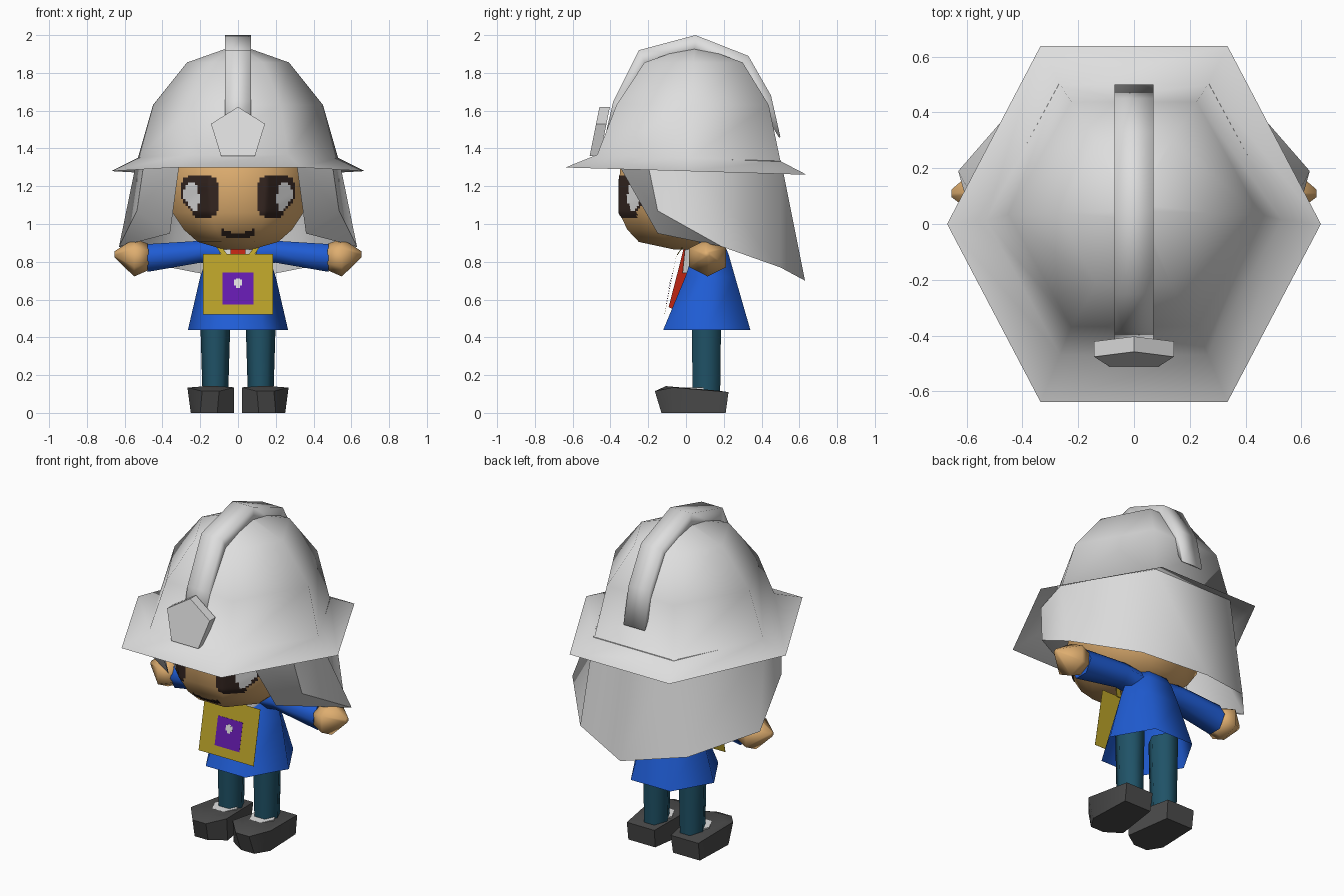
import bpy, bmesh, math
from math import cos, sin, pi
from mathutils import Vector
from mathutils.bvhtree import BVHTree

cube = bpy.data.objects.get("Cube")
if cube:
    bpy.data.objects.remove(cube, do_unlink=True)


def material(name, r, g, b):
    m = bpy.data.materials.new(name)
    m.use_nodes = True
    m.diffuse_color = (r, g, b, 1)
    bsdf = next(n for n in m.node_tree.nodes if n.type == 'BSDF_PRINCIPLED')
    bsdf.inputs["Base Color"].default_value = (r, g, b, 1)
    bsdf.inputs["Roughness"].default_value = 0.8
    return m


GREY = material("helmet grey", 0.73, 0.73, 0.73)
SKIN = material("skin", 0.73, 0.42, 0.16)
BROWN = material("dark brown", 0.033, 0.018, 0.014)
WHITE = material("white", 0.75, 0.75, 0.75)
BLUE = material("coat blue", 0.014, 0.108, 0.66)
TEAL = material("trouser teal", 0.014, 0.085, 0.135)
YELLOW = material("board yellow", 0.49, 0.36, 0.022)
PURPLE = material("purple", 0.13, 0.011, 0.43)
RED = material("red", 0.52, 0.018, 0.006)
CHARCOAL = material("shoe charcoal", 0.07, 0.07, 0.07)


def finish(name, mat, bm, angle=75):
    bmesh.ops.recalc_face_normals(bm, faces=bm.faces)
    mesh = bpy.data.meshes.new(name)
    bm.to_mesh(mesh)
    bm.free()
    mesh.materials.append(mat)
    ob = bpy.data.objects.new(name, mesh)
    bpy.context.collection.objects.link(ob)
    if angle:
        bpy.ops.object.select_all(action='DESELECT')
        ob.select_set(True)
        bpy.context.view_layer.objects.active = ob
        bpy.ops.object.shade_smooth_by_angle(angle=math.radians(angle))
    return ob


def loft(name, mat, rings, caps=(True, True), angle=75):
    """Skin a series of closed point rings, optionally capping the ends."""
    bm = bmesh.new()
    vs = [[bm.verts.new(p) for p in ring] for ring in rings]
    n = len(vs[0])
    for a, b in zip(vs, vs[1:]):
        for i in range(n):
            j = (i + 1) % n
            bm.faces.new((a[i], a[j], b[j], b[i]))
    if caps[0]:
        bm.faces.new(vs[0])
    if caps[1]:
        bm.faces.new(vs[-1])
    return finish(name, mat, bm, angle)


def ring(x, y, z, rx, ry, n=6, turn=0.0, tilt=0.0):
    pts = []
    for i in range(n):
        a = turn + 2 * pi * i / n
        dy = ry * sin(a)
        pts.append((x + rx * cos(a), y + dy, z + tilt * dy))
    return pts


def ring_x(x, y, z, ry, rz, turn=0.0):
    return [(x, y + ry * cos(turn + pi * i / 3), z + rz * sin(turn + pi * i / 3)) for i in range(6)]


def sided(points, s):
    return [(x * s, y, z) for x, y, z in points]


SIDES = (("left", 1), ("right", -1))

# Helmet shell with flared six-sided brim
loft("helmet", GREY, [
    ring(0, 0, 1.28, 0.67, 0.737, tilt=-0.03),
    ring(0, 0.015, 1.35, 0.53, 0.56, tilt=-0.035),
    ring(0, 0.035, 1.63, 0.45, 0.465),
    ring(0, 0.04, 1.855, 0.27, 0.30),
    ring(0, 0.045, 1.94, 0.03, 0.03)], caps=(False, True))

# Raised crest running over the helmet, thinning out at the back
crest = []
for y, z, deep in ((-.42, 1.5, .1), (-.385, 1.65, .1), (-.25, 1.92, .1), (.05, 2.0, .1),
                   (.33, 1.89, .1), (.45, 1.68, .08), (.5, 1.46, .008)):
    inward = (Vector((0, 0.04, 1.35)) - Vector((0, y, z))).normalized() * deep
    crest.append([(-.07, y, z), (.07, y, z),
                  (.07, y + inward.y, z + inward.z), (-.07, y + inward.y, z + inward.z)])
loft("helmet_crest", GREY, crest, angle=120)

# Five-sided front badge, leaning back with the dome
BADGE = ((0, 1.62), (.143, 1.53), (.09, 1.36), (-.09, 1.36), (-.143, 1.53))
loft("helmet_badge", GREY,
     [[(x, -.51 + (z - 1.36) * .2 + d, z) for x, z in BADGE] for d in (0, .055)], angle=30)

# Neck cloth hanging from the helmet, folded forward beside the face
CLOTH = {"inner_top": (.31, -.36, 1.32), "fold_top": (.50, -.2, 1.31), "side_top": (.535, .01, 1.345),
         "back_top": (.268, .503, 1.335), "fold": (.535, -.15, 1.07), "inner_low": (.36, -.15, .95),
         "side_low": (.63, .19, .88), "corner_low": (.36, .5, .77)}
PANELS = (("inner_top", "fold_top", "fold", "inner_low"), ("fold_top", "side_top", "fold"),
          ("inner_low", "fold", "side_low"), ("fold", "side_top", "side_low"),
          ("side_top", "back_top", "corner_low", "side_low"))
bm = bmesh.new()
mid_top = bm.verts.new((0, .503, 1.335))
mid_low = bm.verts.new((0, .63, .70))
for side, s in SIDES:
    v = {k: bm.verts.new((x * s, y, z)) for k, (x, y, z) in CLOTH.items()}
    for panel in PANELS:
        bm.faces.new([v[k] for k in panel])
    bm.faces.new((v["back_top"], mid_top, mid_low, v["corner_low"]))
finish("neck_cloth", GREY, bm, 50)

# Head
head = loft("head", SKIN, [ring(0, y, z, rx, ry, 8, pi / 8) for y, z, rx, ry in (
    (.03, .865, .08, .1), (.0, .905, .23, .27), (-.01, .97, .31, .325), (-.015, 1.06, .375, .367),
    (-.015, 1.2, .40, .367), (-.015, 1.32, .39, .36), (0, 1.5, .26, .26))])
bm = bmesh.new()
bm.from_mesh(head.data)
HEAD_TREE = BVHTree.FromBMesh(bm)
bm.free()


def face_paint(name, mat, rule, x0, x1, z0, z1, lift, step=0.0125):
    """Small cells laid on the face wherever the rule holds."""
    bm = bmesh.new()
    cache = {}

    def vert(i, k):
        if (i, k) not in cache:
            hit = HEAD_TREE.ray_cast(Vector((x0 + i * step, -2, z0 + k * step)), Vector((0, 1, 0)))[0]
            cache[i, k] = bm.verts.new(hit + Vector((0, -lift, 0)))
        return cache[i, k]

    for i in range(round((x1 - x0) / step)):
        for k in range(round((z1 - z0) / step)):
            if rule(x0 + (i + .5) * step, z0 + (k + .5) * step):
                bm.faces.new((vert(i, k), vert(i + 1, k), vert(i + 1, k + 1), vert(i, k + 1)))
    finish(name, mat, bm)


def blob(cx, cz, rx, rz, power, cut):
    """Rounded patch with its lower outer corner sliced off."""
    def rule(x, z):
        x = abs(x)
        inside = abs((x - cx) / rx) ** power + abs((z - cz) / rz) ** power < 1
        return inside and z > cut + (x - .22) * 1.3
    return rule


# Painted face
for side, s in SIDES:
    lo, hi = sorted((.09 * s, .315 * s))
    face_paint(side + "_eye", BROWN, blob(.203, 1.145, .1, .11, 4, 1.03), lo, hi, 1.02, 1.27, .004)
    face_paint(side + "_eye_white", WHITE, blob(.248, 1.135, .04, .085, 2.5, 1.05), lo, hi, 1.02, 1.27, .008)
face_paint("mouth", BROWN, lambda x, z: abs(z - .935 - 3.5 * x * x) < .016,
           -.0875, .0875, .90, 1.0, .004)

# Coat, collar and necktie
loft("coat", BLUE, [ring(0, y, z, rx, ry) for y, z, rx, ry in (
    (.11, .44, .265, .266), (.128, .72, .2, .152), (.13, .84, .16, .11), (.13, .9, .12, .08))],
    caps=(False, True))
loft("collar", WHITE, [ring(0, .09, .74, .125, .125), ring(0, .1, .885, .135, .12)])
TIE = ((-.01, .88), (-.035, .78), (-.092, .56), (-.03, .53), (.01, .74), (.03, .88))
loft("necktie", RED, [[(x, y, z) for y, z in TIE] for x in (-.04, .04)], angle=30)


def board_plate(name, mat, half, z0, z1, lift, thick=.001):
    rings = []
    for d in (lift, lift - thick):
        rings.append([(x, -.113 + (z - .52) * .2 - d, z)
                      for x, z in ((-half, z0), (half, z0), (half, z1), (-half, z1))])
    loft(name, mat, rings, angle=0)


# Board hung on the chest
board_plate("chest_board", YELLOW, .185, .52, .84, .001)
board_plate("board_square", PURPLE, .083, .575, .742, .004)
board_plate("board_mark_wide", WHITE, .022, .675, .705, .007)
board_plate("board_mark_tall", WHITE, .01, .662, .712, .0075)

SHOE_BASE = [(.02, -.07), (.11, -.13), (.20, -.13), (.25, -.05), (.24, .21), (.06, .21)]
SHOE_TOP = [(.02, -.08, .135), (.10, -.165, .115), (.19, -.165, .115),
            (.268, -.07, .135), (.24, .225, .11), (.055, .225, .11)]

for side, s in SIDES:
    # Board strap
    strap = ((.055, -.05, .835), (.085, -.05, .835), (.13, -.005, .9), (.10, -.005, .9))
    loft(side + "_strap", YELLOW, [sided([(x, y + d, z) for x, y, z in strap], s) for d in (0, .005)], angle=0)
    # Arm and hand
    loft(side + "_arm", BLUE, [ring_x(s * x, .12, z, ry, rz) for x, z, ry, rz in (
        (.06, .84, .08, .075), (.2, .853, .085, .067), (.48, .82, .085, .085))])
    loft(side + "_hand", SKIN, [ring_x(s * x, y, z, ry, rz, pi / 6) for x, y, z, ry, rz in (
        (.475, .115, .825, .08, .07), (.55, .115, .822, .113, .1), (.655, .11, .84, .015, .015))])
    # Leg, sock and shoe
    loft(side + "_leg", TEAL, [ring(s * .12, .108, z, rx, ry)
                               for z, rx, ry in ((.1, .068, .084), (.3, .074, .087), (.56, .082, .09))])
    loft(side + "_sock", WHITE, [ring(s * .125, .06, z, .074, .085) for z in (.09, .134)])
    loft(side + "_shoe", CHARCOAL, [
        sided([(x, y, 0) for x, y in SHOE_BASE], s), sided(SHOE_TOP, s),
        sided([(.145 + (x - .145) * .72, .03 + (y - .03) * .7, .13 - (y - .03) * .06) for x, y, z in SHOE_TOP], s)],
        angle=40)
